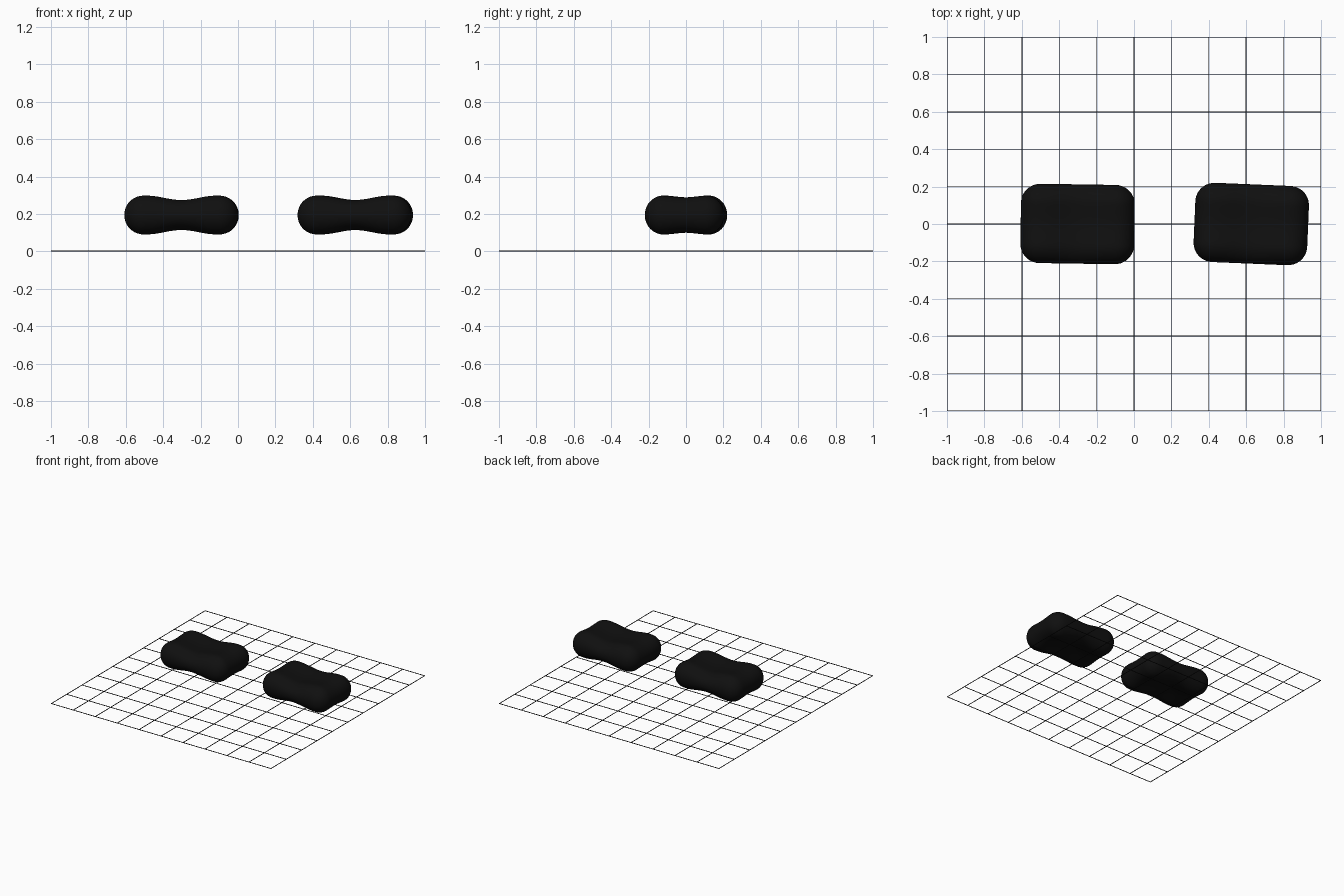
import bpy, bmesh, math
from mathutils import Vector, Matrix

if "Cube" in bpy.data.objects:
    bpy.data.objects.remove(bpy.data.objects["Cube"])


def material(name, rgb):
    m = bpy.data.materials.new(name)
    m.diffuse_color = (*rgb, 1)
    m.use_nodes = True
    m.node_tree.nodes["Principled BSDF"].inputs["Base Color"].default_value = m.diffuse_color
    return m


BLACK = material("black_rubber", (0.005, 0.005, 0.005))
LINE = material("dark_line", (0.01, 0.01, 0.01))


def finish(bm, name, mat):
    me = bpy.data.meshes.new(name)
    bm.to_mesh(me)
    bm.free()
    ob = bpy.data.objects.new(name, me)
    bpy.context.collection.objects.link(ob)
    me.materials.append(mat)
    return ob


def dip(t, amount):
    # 1 near the ends, lowered smoothly in the middle
    t = min(abs(t), 1)
    return 1 - amount * 0.5 * (1 + math.cos(math.pi * t))


def pad(name, x, turn):
    # rounded slab whose top and bottom sink towards the middle
    half, r = Vector((0.304, 0.212, 0.105)), 0.103
    bm = bmesh.new()
    bmesh.ops.create_cube(bm, size=2)
    bmesh.ops.subdivide_edges(bm, edges=bm.edges[:], cuts=27, use_grid_fill=True)
    for v in bm.verts:
        q = Vector([v.co[i] * half[i] for i in range(3)])
        core = Vector([max(-half[i] + r, min(half[i] - r, q[i])) for i in range(3)])
        p = core + (q - core).normalized() * r
        p.z *= dip(p.x / 0.19, 0.23) * dip(p.y / 0.14, 0.10)
        v.co = p
    for f in bm.faces:
        f.smooth = True
    ob = finish(bm, name, BLACK)
    ob.location = (x, 0, 0.195)
    ob.rotation_euler.z = math.radians(turn)


pad("left_pad", -0.302, -0.9)
pad("right_pad", 0.627, -2.4)

# floor grid of thin bars, eleven each way
bm = bmesh.new()
w = 0.004
for i in range(11):
    c = (-1 + 0.2 * i) * (1 - w / 2)
    for size, pos in (((2, w, w), (0, c, w / 2)), ((w, 2, w), (c, 0, w / 2))):
        bmesh.ops.create_cube(bm, size=1, matrix=Matrix.Translation(pos) @ Matrix.Diagonal((*size, 1)))
finish(bm, "floor_grid", LINE)
